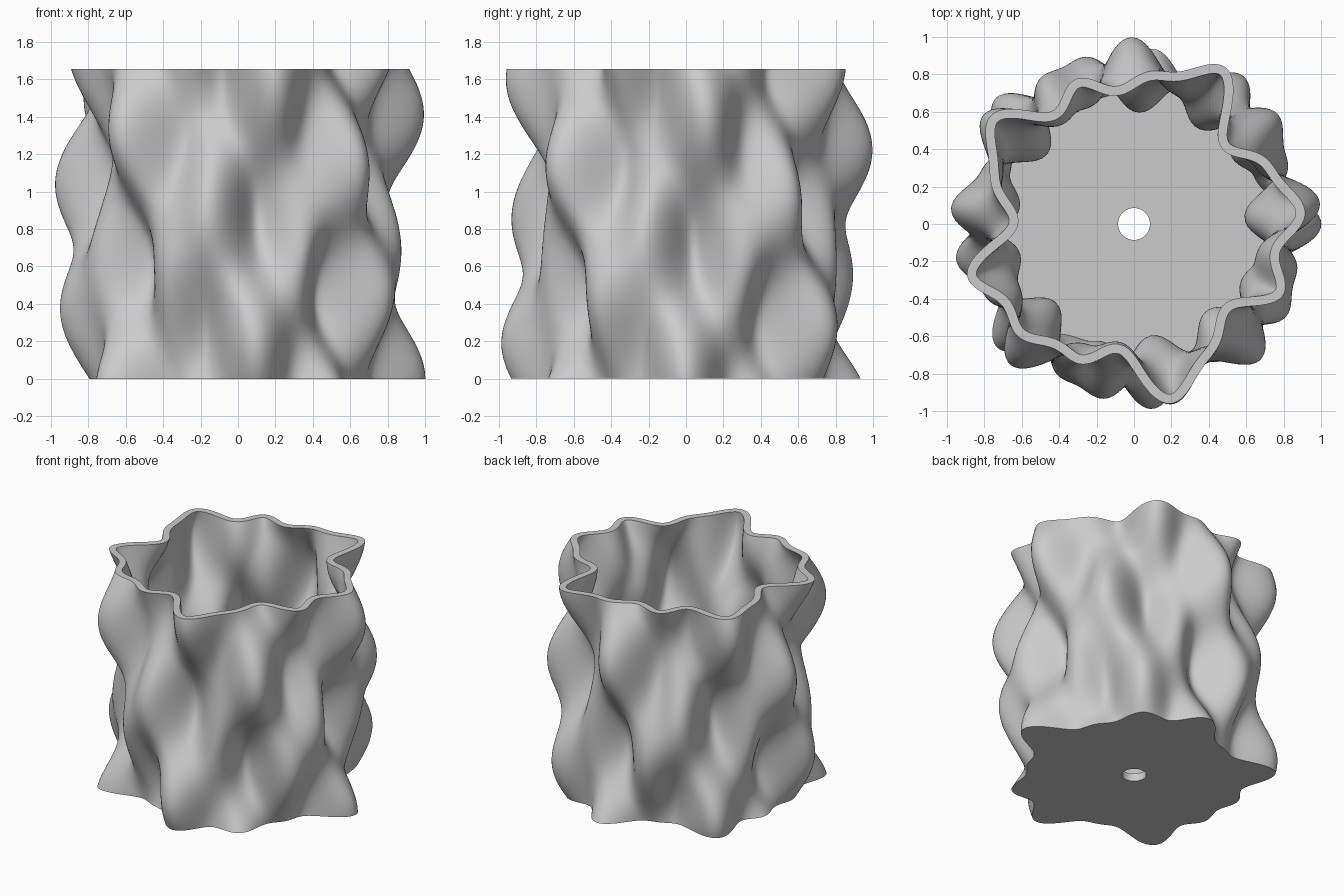
import bpy, bmesh
from math import sin, cos, pi, radians, hypot

cube = bpy.data.objects.get("Cube")
if cube:
    bpy.data.objects.remove(cube, do_unlink=True)

HEIGHT, WALL, FLOOR, HOLE = 1.655, 0.05, 0.06, 0.085
MEAN_RADIUS = 0.82
# Each wave: ridge count, height, degrees turned from base to rim
WAVES = [(5, 0.08, -75), (8, 0.06, 61), (13, 0.04, -25.7)]
SEGMENTS, LAYERS = 288, 100

clay = bpy.data.materials.new("light grey")
grey = (0.6, 0.6, 0.6, 1.0)
clay.use_nodes = True
clay.diffuse_color = grey
clay.node_tree.nodes["Principled BSDF"].inputs["Base Color"].default_value = grey


def radius(a, z):
    """Sets of ridges that spiral at different rates."""
    u = z / HEIGHT
    return MEAN_RADIUS + sum(h * cos(n * (a - radians(turn) * u))
                             for n, h, turn in WAVES)


def wall_point(a, z, inset):
    """Point on the wavy wall, moved inwards along its level normal."""
    r = radius(a, z)
    slope = (radius(a + 0.001, z) - radius(a - 0.001, z)) / 0.002
    tx = slope * cos(a) - r * sin(a)
    ty = slope * sin(a) + r * cos(a)
    length = hypot(tx, ty)
    return (r * cos(a) - inset * ty / length,
            r * sin(a) + inset * tx / length, z)


angles = [2 * pi * i / SEGMENTS for i in range(SEGMENTS)]
bm = bmesh.new()


def wall_ring(z, inset):
    return [bm.verts.new(wall_point(a, z, inset)) for a in angles]


def hole_ring(z):
    return [bm.verts.new((HOLE * cos(a), HOLE * sin(a), z)) for a in angles]


# Closed cross-section: drain hole, floor, inner wall, rim, outer wall, base
steps = [i / LAYERS for i in range(LAYERS + 1)]
rings = [hole_ring(0), hole_ring(FLOOR)]
rings += [wall_ring(FLOOR + (HEIGHT - FLOOR) * s, WALL) for s in steps]
rings += [wall_ring(HEIGHT * (1 - s), 0) for s in steps]
for k, ring in enumerate(rings):
    nxt = rings[(k + 1) % len(rings)]
    for i in range(SEGMENTS):
        j = (i + 1) % SEGMENTS
        bm.faces.new((ring[i], ring[j], nxt[j], nxt[i]))
bmesh.ops.recalc_face_normals(bm, faces=bm.faces)

mesh = bpy.data.meshes.new("wavy_planter")
bm.to_mesh(mesh)
bm.free()
mesh.materials.append(clay)
planter = bpy.data.objects.new("wavy_planter", mesh)
bpy.context.collection.objects.link(planter)

# Smooth walls with crisp rim, base and hole edges
bpy.ops.object.select_all(action='DESELECT')
planter.select_set(True)
bpy.context.view_layer.objects.active = planter
bpy.ops.object.shade_smooth_by_angle(angle=radians(40))
